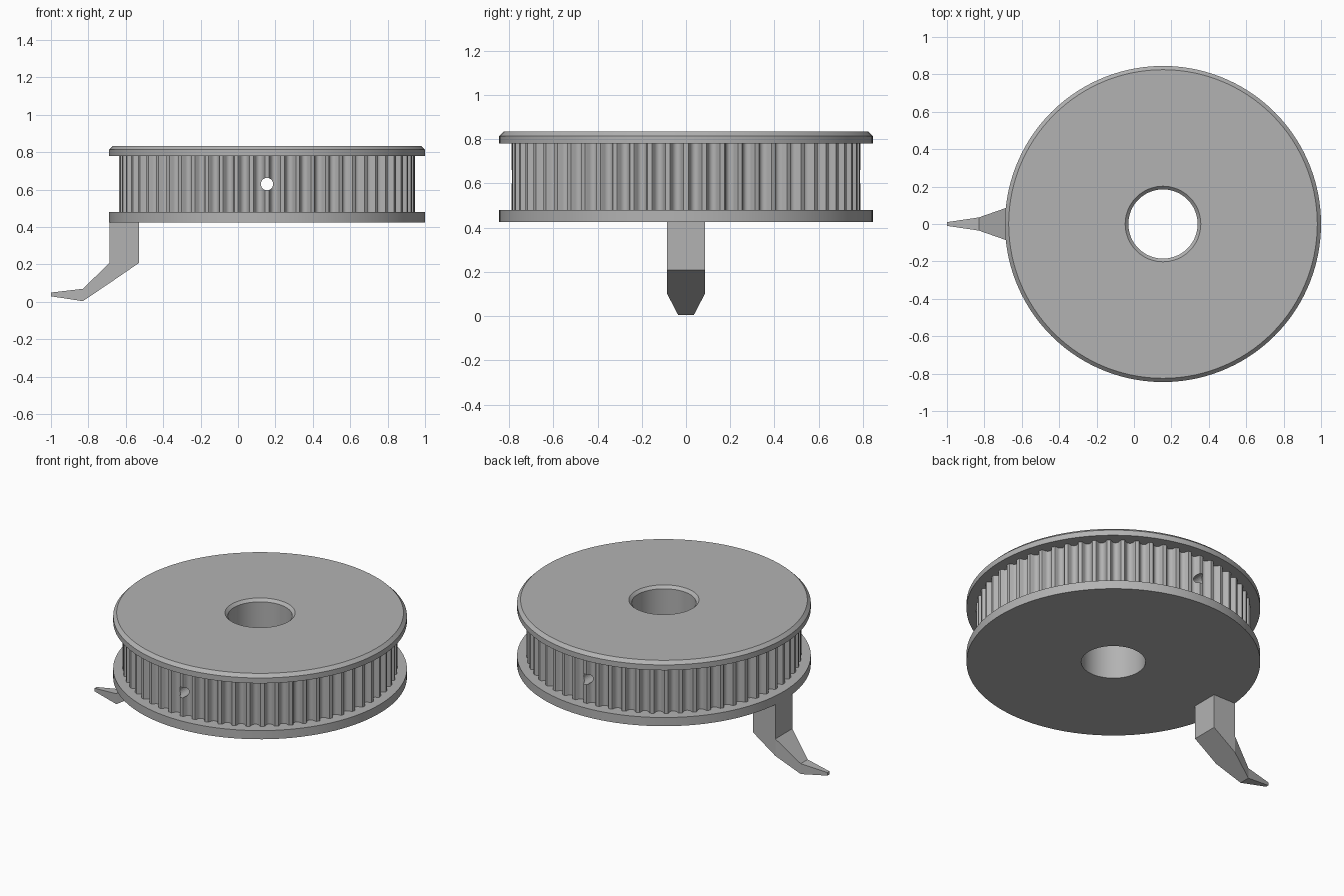
import bpy, bmesh, math
from mathutils import Matrix

if "Cube" in bpy.data.objects:
    bpy.data.objects.remove(bpy.data.objects["Cube"])

CX = 0.155          # wheel axis
BORE = 0.185
RIM = 0.845
TEETH = 60

grey = bpy.data.materials.new("plain grey")
grey.use_nodes = True
colour = (0.45, 0.45, 0.45, 1)
grey.diffuse_color = colour
grey.node_tree.nodes["Principled BSDF"].inputs["Base Color"].default_value = colour


def finish(name, bm, smooth=True):
    bmesh.ops.recalc_face_normals(bm, faces=bm.faces)
    mesh = bpy.data.meshes.new(name)
    bm.to_mesh(mesh)
    bm.free()
    mesh.materials.append(grey)
    obj = bpy.data.objects.new(name, mesh)
    bpy.context.collection.objects.link(obj)
    if smooth:
        bpy.ops.object.select_all(action='DESELECT')
        obj.select_set(True)
        bpy.context.view_layer.objects.active = obj
        bpy.ops.object.shade_smooth_by_angle(angle=math.radians(25))
    return obj


def skin(bm, rings, closed=False):
    """Join successive rings of points with quads."""
    loops = [[bm.verts.new(p) for p in ring] for ring in rings]
    pairs = list(zip(loops, loops[1:]))
    if closed:
        pairs.append((loops[-1], loops[0]))
    for a, b in pairs:
        n = len(a)
        for i in range(n):
            j = (i + 1) % n
            bm.faces.new((a[i], a[j], b[j], b[i]))
    return loops


def circle(radius, z, count=120):
    """Ring of points about the wheel axis; radius may depend on the angle."""
    points = []
    for i in range(count):
        a = math.tau * i / count
        r = radius(a) if callable(radius) else radius
        points.append((CX + r * math.cos(a), r * math.sin(a), z))
    return points


def ring_part(name, profile, count=120):
    bm = bmesh.new()
    skin(bm, [circle(r, z, count) for r, z in profile], closed=True)
    return finish(name, bm)


def tooth_radius(a):
    """Flat lands separated by rounded grooves."""
    t = (a * TEETH / math.tau) % 1 - 0.5
    half = 0.32
    if abs(t) >= half:
        return 0.79
    return 0.79 - 0.033 * math.sqrt(1 - (t / half) ** 2)


def loft(name, sections):
    """Box sections along x: (x, low z, high z, half width)."""
    bm = bmesh.new()
    loops = skin(bm, [[(x, -w, lo), (x, w, lo), (x, w, hi), (x, -w, hi)]
                      for x, lo, hi, w in sections])
    bm.faces.new(loops[0])
    bm.faces.new(loops[-1])
    return finish(name, bm, smooth=False)


# Flanges
ring_part("bottom_flange", [(BORE, 0.425), (RIM, 0.425), (RIM, 0.48), (BORE, 0.48)])
ring_part("top_flange", [(BORE, 0.78), (RIM, 0.78), (RIM, 0.814), (0.825, 0.834),
                         (0.202, 0.834), (BORE, 0.817)])

# Toothed core
core = ring_part("toothed_core", [(BORE, 0.48), (tooth_radius, 0.48),
                                  (tooth_radius, 0.78), (BORE, 0.78)], TEETH * 16)

# Cross hole drilled through both walls of the core
bm = bmesh.new()
bmesh.ops.create_cone(bm, cap_ends=True, segments=24, radius1=0.033, radius2=0.033, depth=2,
                      matrix=Matrix.Translation((CX, 0, 0.63)) @ Matrix.Rotation(math.pi / 2, 4, 'X'))
drill = finish("hole_cutter", bm, smooth=False)
drill.hide_render = True
drill.hide_set(True)
cut = core.modifiers.new("cross_hole", 'BOOLEAN')
cut.operation = 'DIFFERENCE'
cut.solver = 'EXACT'
cut.object = drill
bpy.context.view_layer.objects.active = core
bpy.ops.object.modifier_apply(modifier=cut.name)
bpy.data.objects.remove(drill)

# Arm: upright block under the rim, then a bent claw
loft("arm_block", [(-0.53, 0.208, 0.425, 0.085), (-0.687, 0.1, 0.425, 0.085)])
loft("arm_claw", [(-0.687, 0.1, 0.208, 0.085), (-0.83, 0.004, 0.07, 0.035),
                  (-1.0, 0.03, 0.05, 0.01)])
